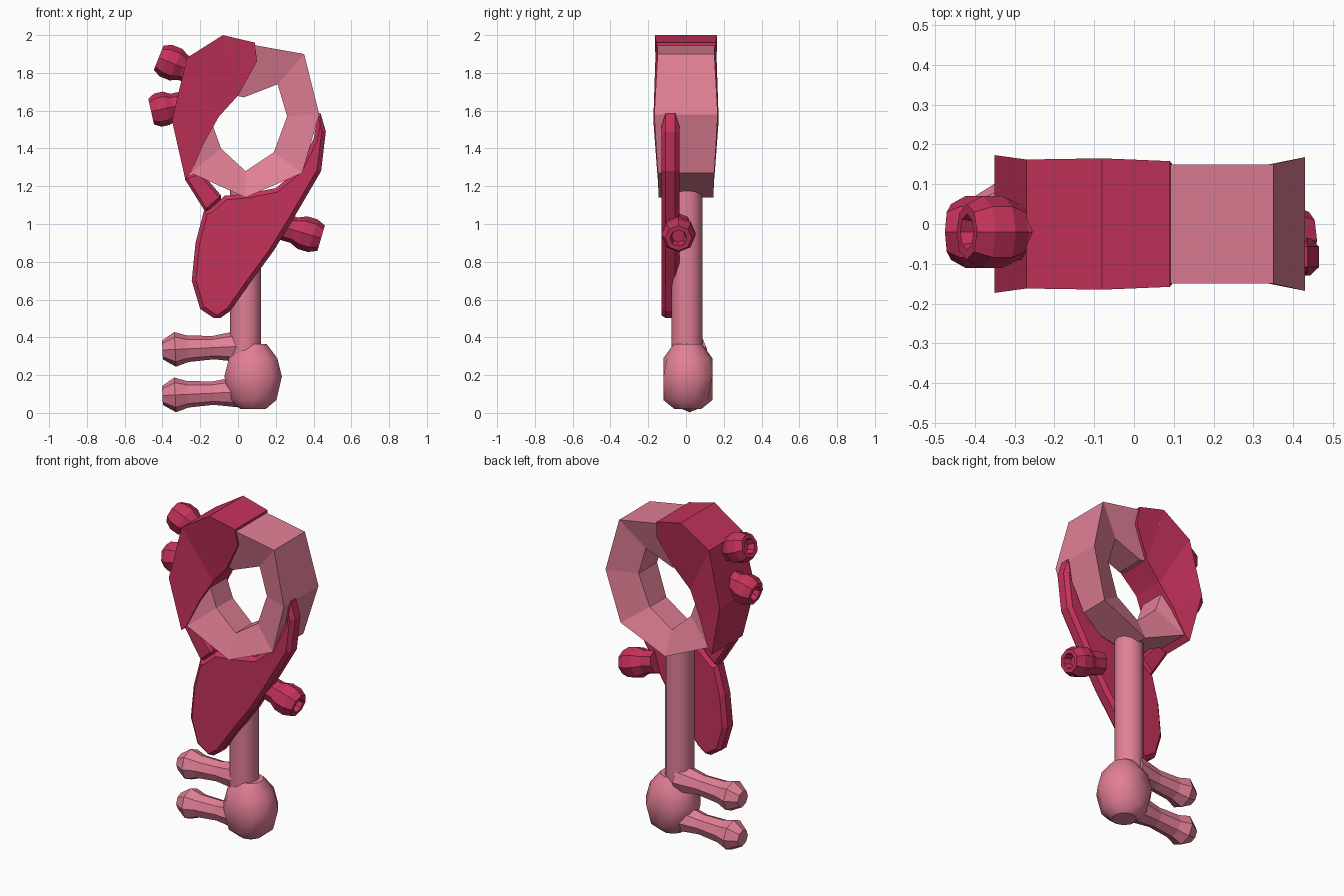
import bpy, bmesh, math
from mathutils import Vector

if "Cube" in bpy.data.objects:
    bpy.data.objects.remove(bpy.data.objects["Cube"])


def material(name, rgb):
    m = bpy.data.materials.new(name)
    m.diffuse_color = (*rgb, 1)
    m.use_nodes = True
    m.node_tree.nodes["Principled BSDF"].inputs["Base Color"].default_value = m.diffuse_color
    return m


PINK = material("soft pink", (0.76, 0.212, 0.305))
CRIMSON = material("deep crimson", (0.56, 0.032, 0.105))


def finish(bm, name, mat, smooth=None):
    bmesh.ops.recalc_face_normals(bm, faces=bm.faces)
    me = bpy.data.meshes.new(name)
    bm.to_mesh(me)
    bm.free()
    ob = bpy.data.objects.new(name, me)
    bpy.context.collection.objects.link(ob)
    me.materials.append(mat)
    if smooth:
        bpy.ops.object.select_all(action='DESELECT')
        ob.select_set(True)
        bpy.context.view_layer.objects.active = ob
        bpy.ops.object.shade_smooth_by_angle(angle=math.radians(smooth))
    return ob


def loft(name, loops, mat, closed=False, smooth=None):
    """Skin a list of equal-length point loops, capping the ends if open."""
    bm = bmesh.new()
    rings = [[bm.verts.new(p) for p in loop] for loop in loops]
    n = len(rings[0])
    pairs = list(zip(rings, rings[1:])) + ([(rings[-1], rings[0])] if closed else [])
    for a, b in pairs:
        for i in range(n):
            j = (i + 1) % n
            bm.faces.new((a[i], a[j], b[j], b[i]))
    if not closed:
        bm.faces.new(rings[0])
        bm.faces.new(rings[-1])
    return finish(bm, name, mat, smooth)


def wedge_band(name, stations, mat, closed):
    """Band with section wide outside, narrow inside: (outer xz, inner xz, y out, y in)."""
    loops = [[(o[0], -yo, o[1]), (o[0], yo, o[1]), (i[0], yi, i[1]), (i[0], -yi, i[1])]
             for o, i, yo, yi in stations]
    return loft(name, loops, mat, closed)


def turned(name, start, end, profile, mat, sides=8, smooth=None):
    """Turned shape along an axis in the xz plane; profile is (distance 0..1, radius)."""
    a, b = Vector(start), Vector(end)
    d = (b - a).normalized()
    u = Vector((0, 1, 0))
    v = d.cross(u)
    loops = []
    for t, r in profile:
        c = a.lerp(b, t)
        loops.append([c + r * (math.cos(k * math.tau / sides) * u
                               + math.sin(k * math.tau / sides) * v) for k in range(sides)])
    return loft(name, loops, mat, smooth=smooth)


def plate(name, outline, y0, y1, bevel, mat):
    bm = bmesh.new()
    f = bm.faces.new([bm.verts.new((x, y0, z)) for x, z in outline])
    ext = bmesh.ops.extrude_face_region(bm, geom=[f])
    for e in ext["geom"]:
        if isinstance(e, bmesh.types.BMVert):
            e.co.y = y1
    ob = finish(bm, name, mat)
    m = ob.modifiers.new("bevel", 'BEVEL')
    m.width, m.segments = bevel, 1
    m.limit_method, m.angle_limit = 'ANGLE', math.radians(60)
    return ob


# Ring handle
wedge_band("ring_handle", [
    ((0.07, 1.95), (0.03, 1.67), .150, .09),
    ((0.35, 1.90), (0.21, 1.74), .150, .09),
    ((0.43, 1.58), (0.26, 1.57), .168, .09),
    ((0.34, 1.27), (0.19, 1.38), .150, .08),
    ((0.04, 1.14), (0.04, 1.28), .145, .08),
    ((-0.25, 1.27), (-0.09, 1.40), .140, .08),
    ((-0.33, 1.55), (-0.14, 1.54), .150, .08),
    ((-0.25, 1.85), (-0.09, 1.70), .150, .08)], PINK, True)

# Wrap over the upper left of the ring
wedge_band("ring_wrap", [
    ((0.09, 1.96), (0.10, 1.86), .158, .145),
    ((-0.08, 2.0), (0.00, 1.68), .165, .11),
    ((-0.27, 1.88), (-0.10, 1.57), .162, .10),
    ((-0.35, 1.55), (-0.18, 1.43), .173, .125),
    ((-0.28, 1.24), (-0.25, 1.27), .150, .145)], CRIMSON, False)

# Front leaf sweeping across the shaft, and the strip joining it to the wrap
plate("front_leaf", [
    (-.15, 1.08), (-.07, 1.15), (.05, 1.16), (.2, 1.19), (.32, 1.29), (.40, 1.45),
    (.43, 1.61), (.465, 1.49), (.44, 1.28), (.3, 1.04), (.19, .86), (.08, .71),
    (-.04, .54), (-.11, .49), (-.2, .55), (-.245, .70), (-.225, .9), (-.18, 1.07)],
    -.13, -.035, .022, CRIMSON)
plate("joining_strip", [(-.29, 1.25), (-.17, 1.06), (-.08, 1.14), (-.20, 1.28)],
      -.125, -.04, .015, CRIMSON)

# Shaft and rounded tip
turned("shaft", (.04, .005, .3), (.04, .005, 1.22), [(0, .083), (1, .083)],
       PINK, sides=12, smooth=35)
tip = turned("shaft_tip", (.08, .01, .02), (.08, .01, .365),
             [(0, .07), (.14, .13), (.5, .16), (.78, .135), (1, .075)],
             PINK, sides=10, smooth=40)
for v in tip.data.vertices:
    v.co.y = .01 + max(-.13, min(.13, v.co.y - .01))

# Two teeth with knobbed ends
for name, z in (("upper_tooth", .333), ("lower_tooth", .092)):
    turned(name, (.02, .02, z + .02), (-.40, .02, z),
           [(0, .085), (.36, .062), (.68, .07), (.84, .092), (1, .05)], PINK)

# Hollow-ended knobs
knob = [(0, .07), (.35, .07), (.55, .09), (.8, .09), (1, .07), (1, .045), (.8, .035)]
for name, a, b in (("upper_knob", (-.22, -.02, 1.80), (-.42, -.02, 1.88)),
                   ("side_knob", (-.28, -.02, 1.635), (-.46, -.02, 1.595)),
                   ("lower_knob", (.22, -.04, .99), (.44, -.04, .925))):
    turned(name, a, b, knob, CRIMSON)
